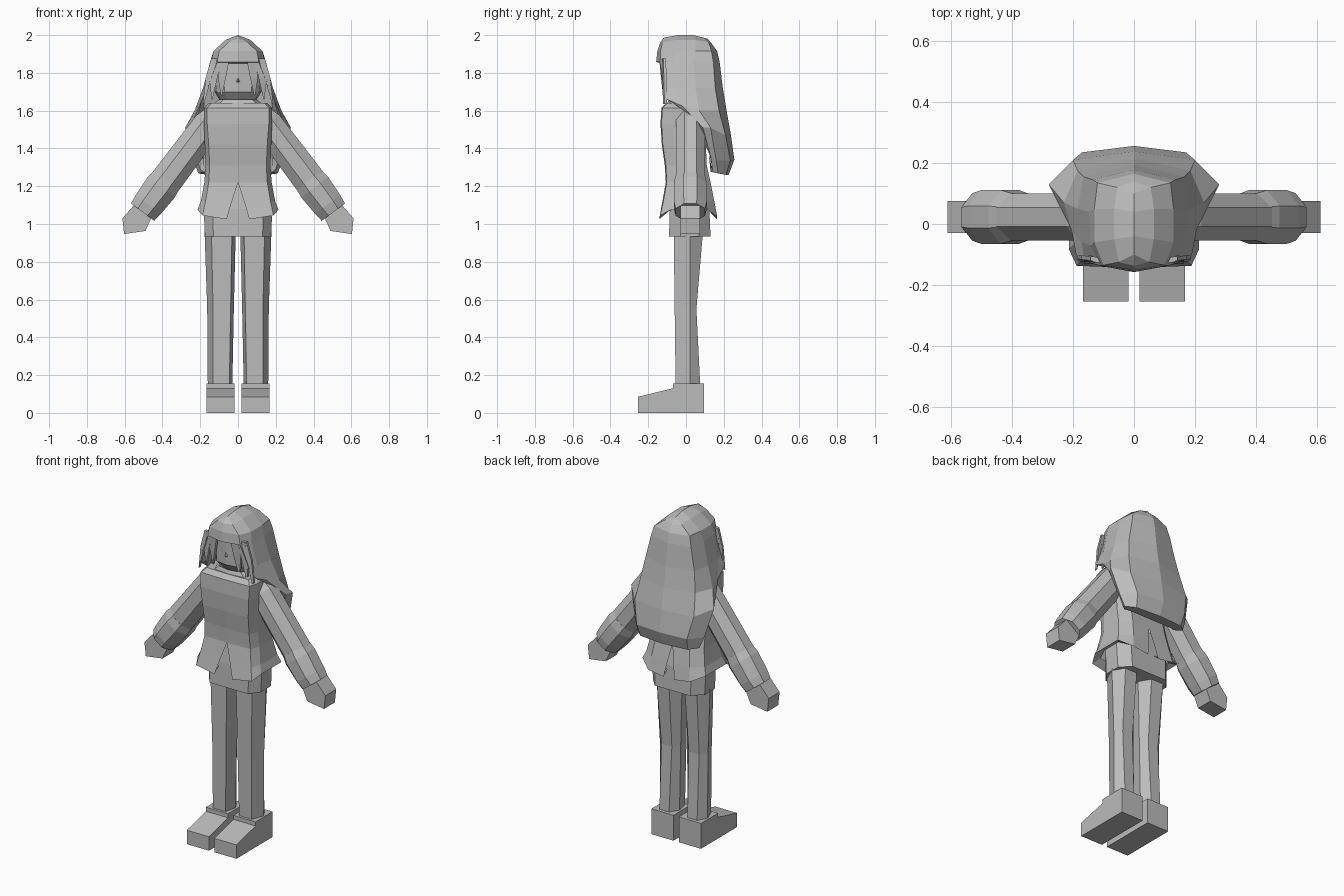
import bpy, bmesh, math
from mathutils import Vector

mat = bpy.data.materials.new("plain_grey")
mat.diffuse_color = (0.5, 0.5, 0.5, 1)


def build(name, rows, closed=False, caps=False, sides=(1, -1)):
    """Loft rows of points into a skin, once per side of the body."""
    bm = bmesh.new()
    for s in sides:
        grid = [[bm.verts.new((s * x, y, z)) for x, y, z in r] for r in rows]
        n = len(rows[0])
        for a, b in zip(grid, grid[1:]):
            for i in range(n if closed else n - 1):
                j = (i + 1) % n
                bm.faces.new((a[i], a[j], b[j], b[i]))
        if caps:
            bm.faces.new(grid[0])
            bm.faces.new(grid[-1])
    bmesh.ops.remove_doubles(bm, verts=bm.verts, dist=0.0005)
    bmesh.ops.dissolve_degenerate(bm, edges=bm.edges, dist=0.0005)
    bmesh.ops.recalc_face_normals(bm, faces=bm.faces)
    me = bpy.data.meshes.new(name)
    bm.to_mesh(me)
    bm.free()
    me.materials.append(mat)
    ob = bpy.data.objects.new(name, me)
    bpy.context.collection.objects.link(ob)
    return ob


def flat(pts, z):
    return [(x, y, z) for x, y in pts]


# Shoes: a side profile pushed across the width
shoe = [(0.095, 0), (0.095, 0.155), (-0.07, 0.155), (-0.07, 0.13),
        (-0.255, 0.085), (-0.255, 0)]
build("shoes", [[(x, y, z) for y, z in shoe] for x in (0.018, 0.168)], True, True)


# Trouser legs: six-sided tubes
def leg_ring(z, xi, xo, yf, ym, yb):
    w = xo - xi
    return flat([(xi + 0.12 * w, yf), (xo - 0.22 * w, yf), (xo, ym),
                 (xo - 0.25 * w, yb), (xi + 0.25 * w, yb), (xi, ym)], z)


build("trouser_legs", [leg_ring(0.15, 0.03, 0.16, -0.055, 0.02, 0.075),
                       leg_ring(0.55, 0.022, 0.163, -0.06, 0.02, 0.055),
                       leg_ring(0.96, 0.012, 0.177, -0.065, 0.02, 0.09)], True, True)

# Hips
hips = [(0, -0.09), (0.13, -0.09), (0.175, -0.03), (0.175, 0.07), (0.12, 0.13), (0, 0.13)]
build("hips", [flat([(0, 0.02)] * 6, 0.935), flat(hips, 0.935),
               flat([(x * 1.04, y * 0.95) for x, y in hips], 1.08),
               flat([(x * 0.9, y * 0.75) for x, y in hips], 1.22)])


# Jacket: front and back panels split open below the waist
def jacket_ring(z, wf, yf, ws, yb, split=0.0, lift=0.0):
    return [(split, yf, z), (wf, yf + 0.005, z + lift * 0.4),
            (ws, yf + 0.06, z + lift), (ws, yb - 0.05, z + lift),
            (wf * 0.75, yb, z + lift * 0.3), (split * 0.6, yb, z)]


build("jacket", [
    jacket_ring(1.635, 0.06, -0.08, 0.07, 0.06),
    jacket_ring(1.64, 0.14, -0.105, 0.155, 0.08),
    jacket_ring(1.615, 0.165, -0.13, 0.18, 0.095),
    jacket_ring(1.53, 0.163, -0.135, 0.18, 0.105),
    jacket_ring(1.42, 0.155, -0.128, 0.176, 0.105),
    jacket_ring(1.31, 0.15, -0.112, 0.172, 0.11),
    jacket_ring(1.22, 0.155, -0.107, 0.178, 0.13),
    jacket_ring(1.12, 0.172, -0.125, 0.197, 0.15, 0.032),
    jacket_ring(1.025, 0.188, -0.142, 0.214, 0.165, 0.06, 0.05),
    jacket_ring(1.06, 0.16, -0.10, 0.18, 0.13, 0.06, 0.03)])

# Neck and folded collar
neck = [(0, -0.055), (0.05, -0.045), (0.065, 0.01), (0.045, 0.06), (0, 0.07)]
build("neck", [flat(neck, 1.6), flat(neck, 1.75)])
build("collar", [flat([(x * 1.15, y * 1.2 - 0.015) for x, y in neck], 1.62),
                 flat([(x * 1.5, y * 1.3 - 0.02) for x, y in neck], 1.66),
                 flat([(x * 2.1, y * 1.4 - 0.025) for x, y in neck], 1.63)])


# Sleeves: octagonal tubes running down and outward to a wider cuff
def sleeve_ring(t, ry, rp):
    axis = Vector((0.505, 0.023, 1.063)) + t * Vector((-0.6, 0, 0.8))
    ring = []
    for k in range(8):
        a = math.radians(22.5 + 45 * k)
        c, s = math.cos(a) * 1.08, math.sin(a) * 1.08
        ring.append(axis + Vector((0.8 * rp * c, ry * s, 0.6 * rp * c)))
    return ring


build("sleeves", [sleeve_ring(t, ry, rp) for t, ry, rp in (
    (0.64, 0.066, 0.062), (0.58, 0.077, 0.08), (0.2, 0.077, 0.085))], True, True)
build("cuffs", [sleeve_ring(t, ry, rp) for t, ry, rp in (
    (0.215, 0.078, 0.082), (0.165, 0.088, 0.09), (0.05, 0.088, 0.083),
    (0.0, 0.078, 0.077))], True, True)

# Mitten hands: five-sided blocks
hand = [(0.55, 1.10), (0.612, 1.03), (0.603, 0.947), (0.49, 0.963), (0.46, 1.03)]
build("hands", [[(x, y, z) for x, z in hand] for y in (-0.03, 0.075)], True, True)

# Head: face plane sloping back under the jaw
face = [(0, -0.115), (0.075, -0.105), (0.12, -0.05), (0.13, 0.05), (0.08, 0.13), (0, 0.14)]
build("head", [flat(face, 1.88), flat(face, 1.77),
               flat([(x * 0.95, y) for x, y in face], 1.70),
               flat([(x * 0.7, y * 0.65 + 0.01) for x, y in face], 1.645),
               flat([(0, 0.02)] * 6, 1.64)])
build("nose", [flat([(0, -0.105), (0.0, -0.115)], 1.785),
               [(0.014, -0.108, 1.755), (0, -0.128, 1.755)],
               flat([(0, -0.108), (0, -0.11)], 1.745)])

# Hair crown: peaked cap with a ridge along the middle
crown = [
    [(0, -0.12, 1.985), (0, -0.1, 1.99), (0, -0.04, 2.0), (0, 0.04, 2.0),
     (0, 0.1, 1.985), (0, 0.115, 1.98)],
    [(0, -0.137, 1.96), (0.05, -0.125, 1.962), (0.065, -0.05, 1.975),
     (0.065, 0.05, 1.975), (0.055, 0.12, 1.962), (0, 0.14, 1.95)],
    flat([(0, -0.152), (0.1, -0.135), (0.13, -0.06), (0.13, 0.05), (0.12, 0.135), (0, 0.165)], 1.915),
    flat([(0, -0.158), (0.11, -0.137), (0.142, -0.07), (0.148, 0.04), (0.135, 0.145), (0, 0.178)], 1.857),
    flat([(0, -0.11), (0.1, -0.1), (0.135, -0.06), (0.14, 0.04), (0.12, 0.13), (0, 0.16)], 1.85)]
build("hair_crown", crown)

# Long hair: curtain that widens over the shoulders and tucks under
build("long_hair", [
    crown[3][1:],
    flat([(0.162, -0.122), (0.172, -0.06), (0.185, 0.05), (0.165, 0.155), (0, 0.195)], 1.72),
    [(0.19, -0.10, 1.66), (0.205, -0.02, 1.625), (0.23, 0.07, 1.6), (0.185, 0.175, 1.6), (0, 0.215, 1.6)],
    [(0.21, 0.02, 1.58), (0.255, 0.09, 1.51), (0.28, 0.13, 1.51), (0.2, 0.21, 1.47), (0, 0.238, 1.47)],
    [(0.2, 0.115, 1.42), (0.222, 0.13, 1.36), (0.235, 0.16, 1.335), (0.17, 0.235, 1.335), (0, 0.256, 1.34)],
    [(0.18, 0.14, 1.33), (0.2, 0.14, 1.29), (0.21, 0.17, 1.268), (0.16, 0.212, 1.26), (0, 0.225, 1.258)],
    flat([(0.17, 0.13), (0.18, 0.135), (0.185, 0.135), (0.14, 0.14), (0, 0.14)], 1.275),
    flat([(0.17, 0.12), (0.18, 0.12), (0.18, 0.12), (0.14, 0.12), (0, 0.12)], 1.38)])


# Fringe: pointed locks hanging beside the face
def lock(name, x0, x1, tip_x, tip_z, y0, y1):
    def ring(a, b, y, z):
        return flat([(a, y), (b, y + 0.008), (b, y + 0.022), (a, y + 0.018)], z)
    m = (x0 + tip_x) / 2
    build(name, [ring(x0, x1, y0, 1.875), ring(m, m + (x1 - x0) * 0.8, (y0 + y1) / 2, 1.77),
                 ring(tip_x, tip_x + 0.006, y1, tip_z)], True, True)


lock("inner_locks", 0.045, 0.095, 0.085, 1.68, -0.142, -0.122)
lock("outer_locks", 0.085, 0.135, 0.135, 1.66, -0.132, -0.118)
lock("temple_locks", 0.105, 0.142, 0.18, 1.635, -0.128, -0.122)
